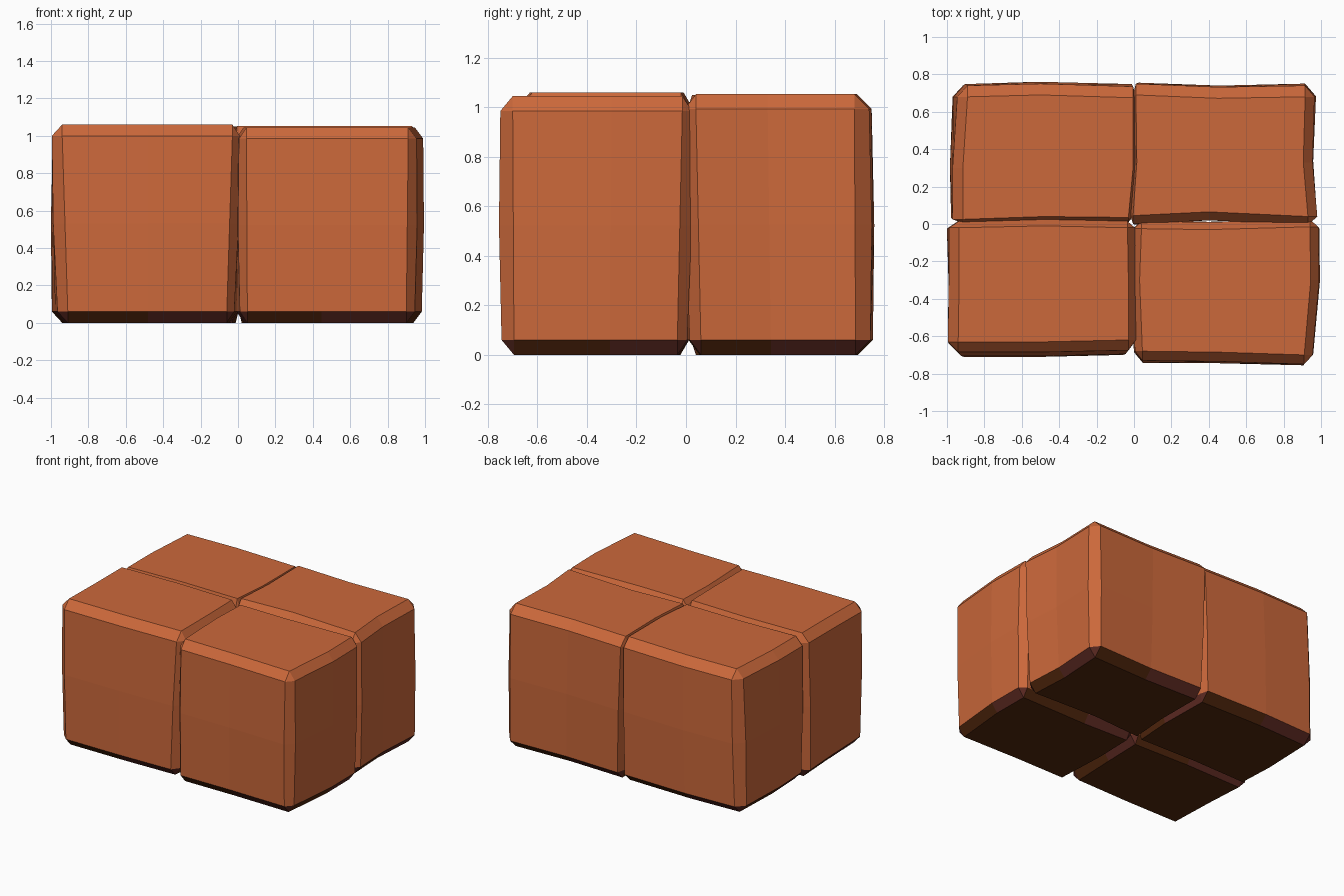
import bpy, bmesh
from mathutils import Vector

if "Cube" in bpy.data.objects:
    bpy.data.objects.remove(bpy.data.objects["Cube"])


def material(name, rgb):
    m = bpy.data.materials.new(name)
    m.diffuse_color = (*rgb, 1)
    m.use_nodes = True
    m.node_tree.nodes["Principled BSDF"].inputs["Base Color"].default_value = m.diffuse_color
    return m


mats = [material("terracotta", (0.60, 0.139, 0.043)),
        material("dark brown underside", (0.085, 0.020, 0.004)),
        material("dark red brown edge", (0.110, 0.023, 0.016))]


def block(name, height, top, foot, out, lip=0.06, bulge=0.008):
    """Chamfered, slightly bent block.
    top: corner, mid, corner, mid... of the top face, counter-clockwise from front left
    foot: the four corners of the bottom face
    out: how far the front, right, back and left sides stand outside those faces"""
    top = [Vector(p) for p in top]
    low = []
    for i in range(4):                      # bottom repeats the bend of the top sides
        a, b = Vector(foot[i]), Vector(foot[(i + 1) % 4])
        ta, tm, tb = top[2 * i], top[2 * i + 1], top[(2 * i + 2) % 8]
        low += [a, (a + b) / 2 + tm - (ta + tb) / 2]
    mid = [(a + b) / 2 for a, b in zip(top, low)]
    normals = [Vector(d) for d in ((0, -1), (1, 0), (0, 1), (-1, 0))]

    bm = bmesh.new()

    def outer(ring, z, extra=0):
        pts = []
        for i in range(4):
            for j in range(3):
                p = ring[(2 * i + j) % 8] + normals[i] * (out[i] + extra)
                pts.append(bm.verts.new((p.x, p.y, z)))
        return pts

    def inner(ring, z):
        return [bm.verts.new((p.x, p.y, z)) for p in ring]

    # bottom face, three wall rings, top face
    bot = inner(low, 0)
    rings = [outer(low, lip), outer(mid, height / 2, bulge), outer(top, height - lip)]
    cap = inner(top, height)
    bm.faces.new(bot[::-1]).material_index = 1
    bm.faces.new(cap)
    for a, b in zip(rings, rings[1:]):
        for k in range(12):
            n = (k + 1) % 12
            bm.faces.new((a[k], a[n], b[n], b[k]))
    # chamfers and corner triangles, dark along the bottom
    for face, ring, dark in ((bot, rings[0], True), (cap, rings[2], False)):
        for i in range(4):
            for j in range(2):
                f = bm.faces.new((ring[3 * i + j], ring[3 * i + j + 1],
                                  face[(2 * i + j + 1) % 8], face[2 * i + j]))
                f.material_index = 1 + j if dark else 0
            f = bm.faces.new((ring[3 * i - 1], ring[3 * i], face[2 * i]))
            f.material_index = 2 if dark else 0
    bmesh.ops.recalc_face_normals(bm, faces=bm.faces)
    me = bpy.data.meshes.new(name)
    bm.to_mesh(me)
    bm.free()
    for m in mats:
        me.materials.append(m)
    ob = bpy.data.objects.new(name, me)
    bpy.context.collection.objects.link(ob)


block("front_left_block", 1.06,
      [(-.94, -.63), (-.48, -.63), (-.03, -.62), (-.03, -.3),
       (-.035, -.02), (-.48, -.01), (-.935, -.02), (-.935, -.3)],
      [(-.91, -.655), (-.06, -.645), (-.04, -.035), (-.94, -.03)],
      (.055, .04, .035, .055))
block("front_right_block", 1.045,
      [(.045, -.68), (.45, -.685), (.91, -.70), (.945, -.3),
       (.94, -.015), (.4, -.03), (.04, -.025), (.03, -.3)],
      [(.05, -.69), (.90, -.695), (.935, -.035), (.04, -.03)],
      (.05, .045, .04, .04))
block("back_left_block", 1.05,
      [(-.915, .025), (-.48, .04), (-.03, .035), (-.005, .3),
       (-.005, .675), (-.5, .69), (-.89, .68), (-.915, .3)],
      [(-.915, .04), (-.03, .04), (-.02, .685), (-.915, .68)],
      (.02, .015, .06, .055))
block("back_right_block", 1.053,
      [(-.005, .045), (.4, .065), (.93, .04), (.905, .33),
       (.915, .68), (.45, .672), (.01, .69), (.015, .33)],
      [(.02, .055), (.91, .06), (.915, .685), (.04, .685)],
      (.045, .05, .06, .015))
